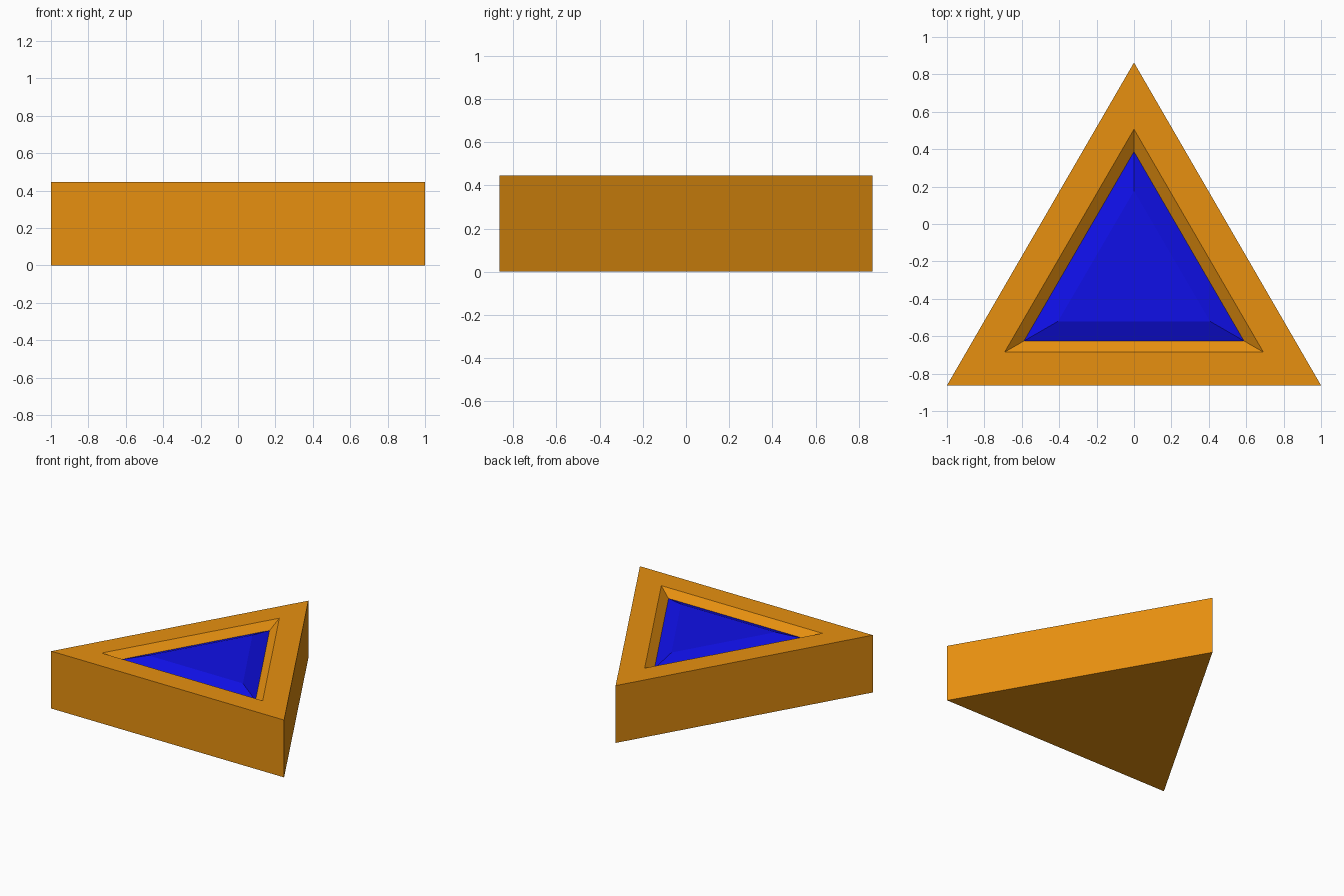
import bpy
import bmesh
from math import sqrt

cube = bpy.data.objects.get("Cube")
if cube:
    bpy.data.objects.remove(cube, do_unlink=True)

HALF_DEPTH = 0.863
TOP = 0.445
SEAT = TOP - 0.05


def make_material(name, color):
    mat = bpy.data.materials.new(name)
    mat.use_nodes = True
    mat.diffuse_color = color
    mat.node_tree.nodes["Principled BSDF"].inputs["Base Color"].default_value = color
    return mat


def triangle(inset, z):
    """Corners of the outline moved inward by an even inset."""
    half = 1 - inset * sqrt(3)
    base = -HALF_DEPTH + inset
    return [(-half, base, z), (half, base, z), (0, HALF_DEPTH - 2 * inset, z)]


def build_rings(name, levels, mat):
    """Join successive (inset, z) triangles and cap both ends."""
    bm = bmesh.new()
    rings = [[bm.verts.new(p) for p in triangle(*level)] for level in levels]
    for low, high in zip(rings, rings[1:]):
        for i in range(3):
            j = (i + 1) % 3
            bm.faces.new((low[i], low[j], high[j], high[i]))
    bm.faces.new(reversed(rings[0]))
    bm.faces.new(rings[-1])
    bmesh.ops.recalc_face_normals(bm, faces=bm.faces)
    mesh = bpy.data.meshes.new(name)
    bm.to_mesh(mesh)
    bm.free()
    mesh.materials.append(mat)
    obj = bpy.data.objects.new(name, mesh)
    bpy.context.collection.objects.link(obj)
    return obj


gold = make_material("gold", (0.8, 0.28, 0.005, 1))
blue = make_material("deep_blue", (0.005, 0.005, 0.8, 1))

# Solid setting with a sloping recess
build_rings("triangular_setting",
            [(0, 0), (0, TOP), (0.178, TOP), (0.238, SEAT)], gold)

# Bevelled stone seated in the recess
build_rings("bevelled_stone",
            [(0.238, SEAT + 0.001), (0.343, TOP - 0.005)], blue)
